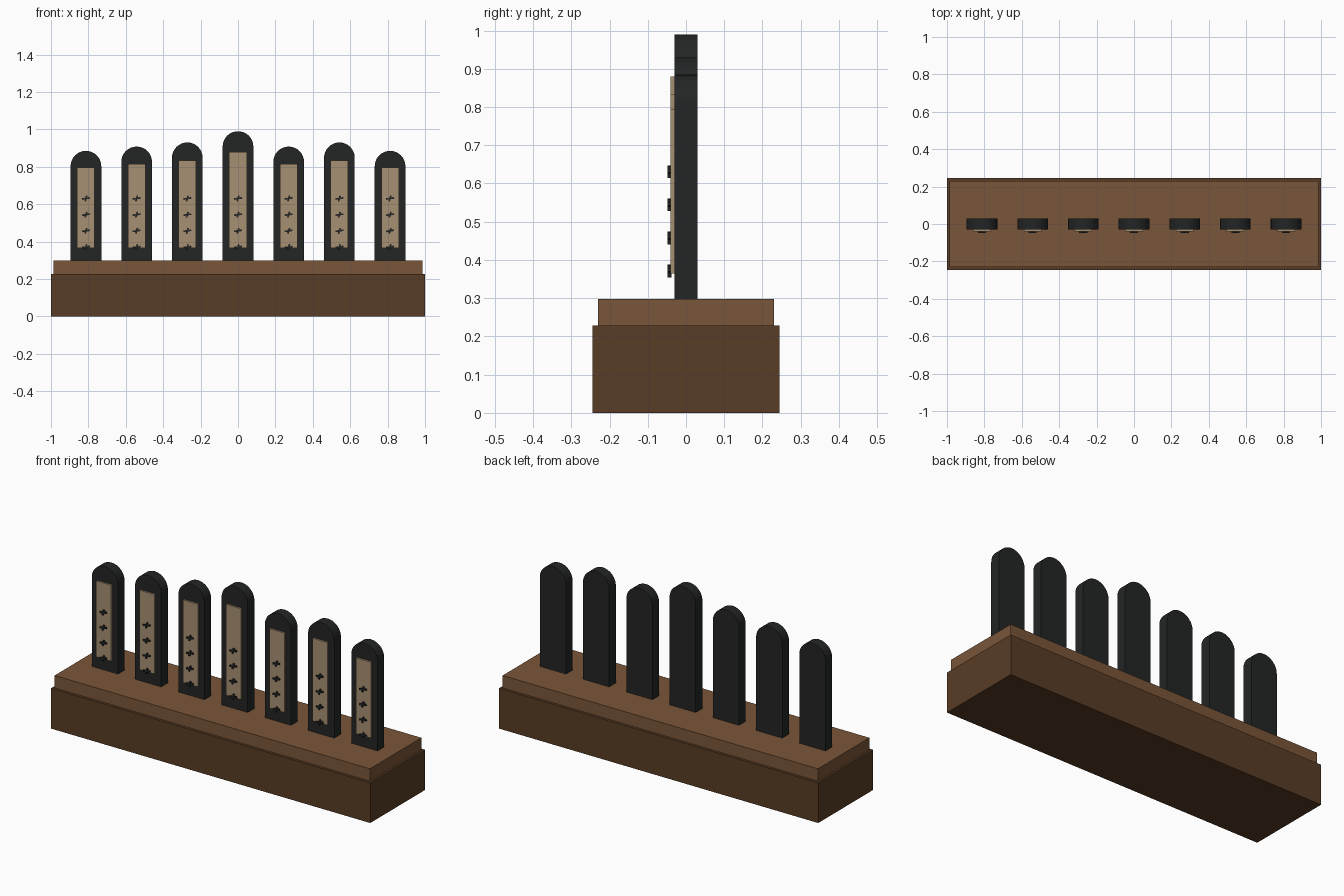
import bpy
import bmesh
import math
from mathutils import Matrix

cube = bpy.data.objects.get("Cube")
if cube:
    bpy.data.objects.remove(cube, do_unlink=True)


def material(name, rgb):
    mat = bpy.data.materials.new(name)
    mat.use_nodes = True
    colour = (*rgb, 1)
    mat.diffuse_color = colour
    mat.node_tree.nodes["Principled BSDF"].inputs["Base Color"].default_value = colour
    return mat


dark_wood = material("dark wood", (0.098, 0.045, 0.018))
mid_wood = material("mid wood", (0.195, 0.093, 0.041))
black = material("black lacquer", (0.017, 0.018, 0.018))
tan = material("pale tan", (0.39, 0.28, 0.17))


def finish(bm, name, mat):
    bmesh.ops.recalc_face_normals(bm, faces=bm.faces)
    mesh = bpy.data.meshes.new(name)
    bm.to_mesh(mesh)
    bm.free()
    mesh.materials.append(mat)
    obj = bpy.data.objects.new(name, mesh)
    bpy.context.collection.objects.link(obj)
    return obj


def add_box(bm, centre, size, tilt=0):
    # Box tilted in the front plane
    bmesh.ops.create_cube(bm, size=1, matrix=Matrix.Translation(centre)
                          @ Matrix.Rotation(tilt, 4, "Y")
                          @ Matrix.Diagonal((*size, 1)))


def box(name, mat, centre, size):
    bm = bmesh.new()
    add_box(bm, centre, size)
    return finish(bm, name, mat)


def arched_slab(name, mat, x, bottom, top, radius, half_depth, steps=16):
    # Upright slab with a half-round top
    bm = bmesh.new()
    outline = [(x - radius, bottom), (x + radius, bottom)]
    for i in range(steps + 1):
        a = math.pi * i / steps
        outline.append((x + radius * math.cos(a), top - radius + radius * math.sin(a)))
    face = bm.faces.new([bm.verts.new((px, -half_depth, pz)) for px, pz in outline])
    extruded = bmesh.ops.extrude_face_region(bm, geom=[face])["geom"]
    verts = [v for v in extruded if isinstance(v, bmesh.types.BMVert)]
    bmesh.ops.translate(bm, verts=verts, vec=(0, 2 * half_depth, 0))
    return finish(bm, name, mat)


# Two-step plinth
BASE_TOP, DECK_TOP = 0.228, 0.298
box("plinth", dark_wood, (0, 0, BASE_TOP / 2), (2, 0.49, BASE_TOP))
box("plinth_deck", mid_wood, (0, 0, (BASE_TOP + DECK_TOP) / 2),
    (1.975, 0.46, DECK_TOP - BASE_TOP))

# Row of seven tablets: (tablet top, panel top)
SHORT, MEDIUM, TALL, CENTRE = (0.885, 0.795), (0.908, 0.815), (0.93, 0.833), (0.99, 0.88)
PANEL_BOTTOM = 0.365
for n, (top, panel_top) in enumerate((SHORT, MEDIUM, TALL, CENTRE, MEDIUM, TALL, SHORT)):
    x = (n - 3) * 0.271
    arched_slab(f"tablet_{n + 1}", black, x, DECK_TOP, top, 0.082, 0.03)
    box(f"panel_{n + 1}", tan, (x, -0.034, (PANEL_BOTTOM + panel_top) / 2),
        (0.094, 0.012, panel_top - PANEL_BOTTOM))

    # Crossed raised strokes down the panel
    bm = bmesh.new()
    for k in range(4):
        z = 0.371 + k * 0.0865
        add_box(bm, (x, -0.043, z), (0.043, 0.01, 0.009), -0.15)
        add_box(bm, (x, -0.043, z), (0.009, 0.01, 0.032), 0.3)
    finish(bm, f"raised_strokes_{n + 1}", black)
